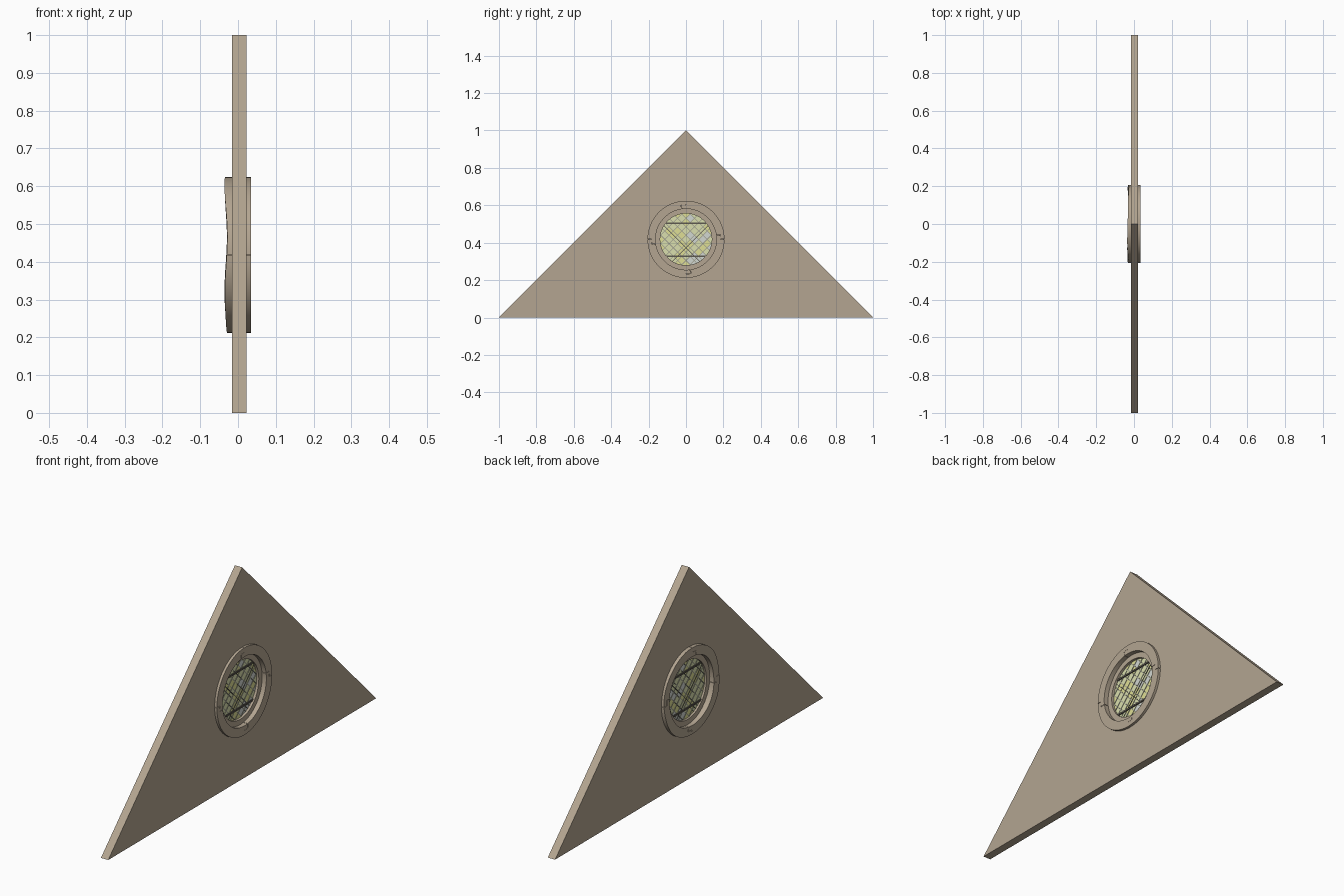
import bpy, bmesh, math, random
from mathutils import Vector, Matrix

if "Cube" in bpy.data.objects:
    bpy.data.objects.remove(bpy.data.objects["Cube"])

random.seed(4)
CZ = 0.418          # height of the window centre
R_GLASS = 0.141


def material(name, rgb):
    m = bpy.data.materials.new(name)
    m.diffuse_color = (*rgb, 1)
    m.use_nodes = True
    m.node_tree.nodes["Principled BSDF"].inputs["Base Color"].default_value = m.diffuse_color
    return m


STONE = material("warm stone", (0.452, 0.376, 0.283))
LEAD = material("dark lead", (0.11, 0.10, 0.08))
CAME = material("grey came", (0.36, 0.36, 0.28))
YELLOW = material("yellow glass", (0.74, 0.74, 0.30))
PALE = material("pale green glass", (0.70, 0.74, 0.42))
BLUE = material("pale grey glass", (0.64, 0.68, 0.64))


def finish(name, bm, mats, smooth=False):
    me = bpy.data.meshes.new(name)
    bm.to_mesh(me)
    bm.free()
    for m in mats:
        me.materials.append(m)
    ob = bpy.data.objects.new(name, me)
    bpy.context.collection.objects.link(ob)
    if smooth:
        bpy.context.view_layer.objects.active = ob
        ob.select_set(True)
        bpy.ops.object.shade_smooth_by_angle(angle=math.radians(30))
        ob.select_set(False)
    return ob


def arc(r, a0, a1, n):
    return [(r * math.cos(a0 + (a1 - a0) * i / n),
             CZ + r * math.sin(a0 + (a1 - a0) * i / n)) for i in range(n + 1)]


def circle(r, n=64):
    return arc(r, 0, math.tau, n)[:-1]


def plate(name, loops, x0, x1, mat, shift=None, smooth=False):
    """Extrude (y, z) outlines, with later loops as holes, from x0 to x1."""
    bm = bmesh.new()
    caps = []
    for x in (x0, x1):
        rings, edges = [], []
        for loop in loops:
            vs = [bm.verts.new((x, y, z)) for y, z in loop]
            edges += [bm.edges.new((vs[i - 1], vs[i])) for i in range(len(vs))]
            rings.append(vs)
        bmesh.ops.triangle_fill(bm, edges=edges, use_beauty=True, normal=(1, 0, 0))
        caps.append(rings)
    for a, b in zip(*caps):
        for i in range(len(a)):
            bm.faces.new((a[i - 1], a[i], b[i], b[i - 1]))
    bmesh.ops.recalc_face_normals(bm, faces=bm.faces)
    if shift:
        for v in bm.verts:
            v.co.x += shift(v.co)
    return finish(name, bm, [mat], smooth)


# Triangular gable wall with a round opening
plate("gable_wall", [[(-1, 0), (1, 0), (0, 1)], circle(0.198)], -0.016, 0.022, STONE)


# Stone surround: four blocks with stepped joints and an uneven rear face
def uneven(co):
    if co.x > 0:
        return 0
    return -0.003 * math.sin((co.z - 0.42) * 22 + 3.6) + 0.002 * math.sin(co.y * 15)


R_IN, R_MID, R_OUT, GAP, STEP = 0.163, 0.184, 0.206, 0.006, 0.14
for k in range(4):
    a, b = k * math.pi / 2 + GAP, (k + 1) * math.pi / 2 - GAP
    outline = (arc(R_OUT, a, b, 20) + arc(R_MID, b, b + STEP, 3)
               + arc(R_IN, b + STEP, a + STEP, 20)
               + arc(R_MID + 0.001, a + STEP, a, 3))
    plate(f"surround_block_{k + 1}", [outline], -0.031, 0.034, STONE, uneven, True)

# Recessed inner frame holding the glass
plate("inner_frame", [circle(0.2), circle(R_GLASS - 0.003)], -0.010, 0.012, STONE, None, True)

# Glass disc, cut into diamond panes and coloured pane by pane
bm = bmesh.new()
rim = [bm.verts.new((0, y, z)) for y, z in circle(R_GLASS, 48)]
bm.faces.new(rim)
PITCH = 0.032
offsets = [(i + 0.5) * PITCH for i in range(-5, 5)]
for s in (1, -1):
    n = Vector((0, s, 1)).normalized()
    for d in offsets:
        bmesh.ops.bisect_plane(bm, geom=bm.verts[:] + bm.edges[:] + bm.faces[:],
                               plane_co=Vector((0, 0, CZ)) + n * d, plane_no=n)
for f in bm.faces:
    c = f.calc_center_median()
    blue_chance = 0.35 if c.y > 0.02 else 0.04
    r = random.random()
    f.material_index = 2 if r < blue_chance else (1 if r < blue_chance + 0.4 else 0)
finish("glass_panes", bm, [YELLOW, PALE, BLUE])


def bars(name, specs, mat):
    """Bars given as (angle, offset from centre, width, depth), cut to the opening."""
    bm = bmesh.new()
    for ang, off, w, depth in specs:
        length = 2 * math.sqrt(max(R_GLASS ** 2 - off ** 2, 0))
        m = (Matrix.Translation((0, 0, CZ)) @ Matrix.Rotation(ang, 4, 'X')
             @ Matrix.Translation((0, 0, off)) @ Matrix.Diagonal((depth, length, w, 1)))
        bmesh.ops.create_cube(bm, size=1, matrix=m)
    finish(name, bm, [mat])


# Fine diagonal lattice, bold crossed bars and two horizontal bars
Q = math.pi / 4
bars("lattice", [(a, d, 0.004, 0.003) for a in (Q, -Q) for d in offsets if abs(d) < 0.14], CAME)
bars("crossed_bars", [(Q, -0.032, 0.003, 0.004), (-Q, -0.032, 0.003, 0.004)], LEAD)
bars("horizontal_bars", [(0, 0.087, 0.008, 0.010), (0, -0.09, 0.008, 0.010)], LEAD)
